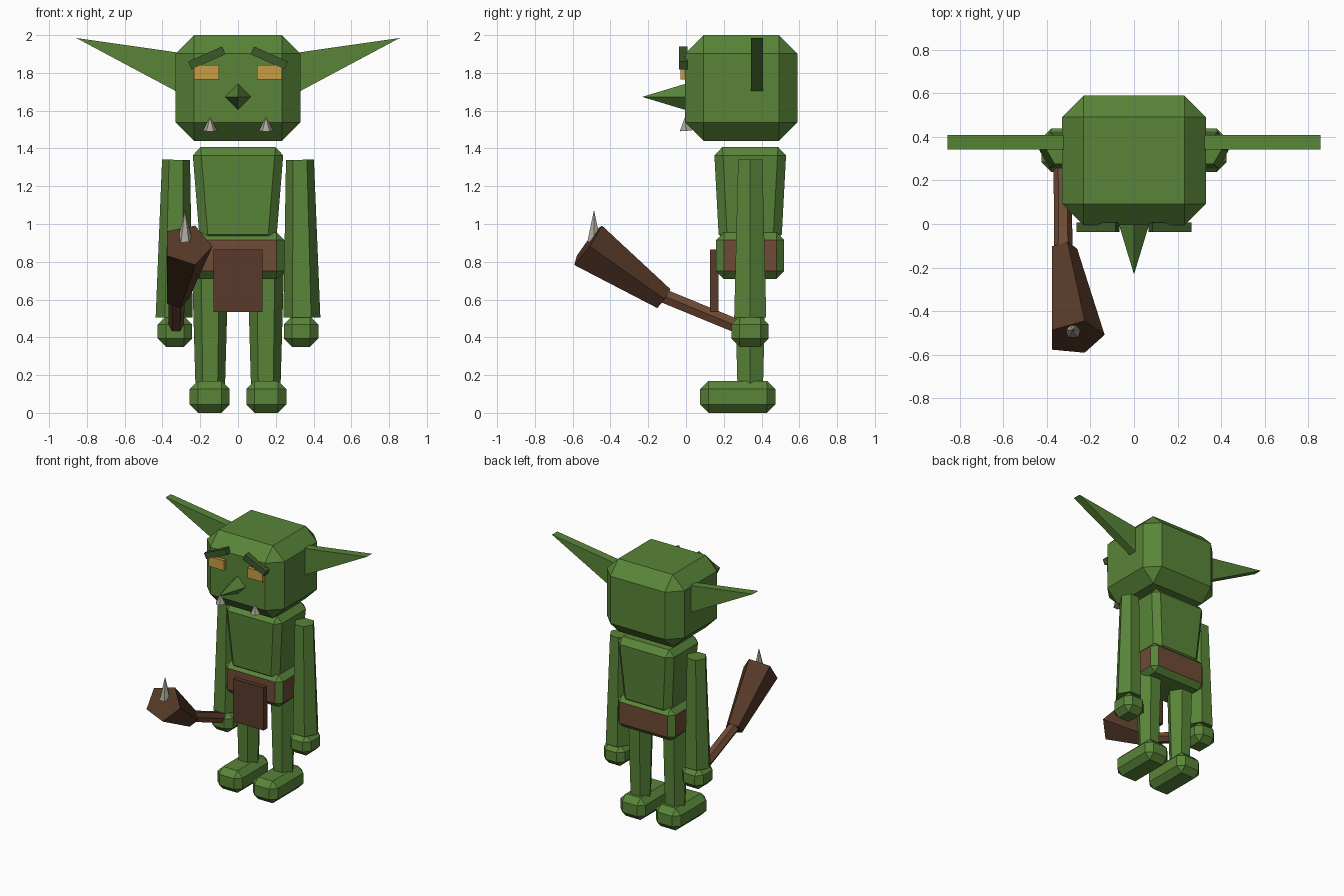
import bpy, bmesh, math
from mathutils import Vector, Matrix

if "Cube" in bpy.data.objects:
    bpy.data.objects.remove(bpy.data.objects["Cube"])


def material(name, rgb):
    m = bpy.data.materials.new(name)
    m.diffuse_color = (*rgb, 1)
    m.use_nodes = True
    m.node_tree.nodes["Principled BSDF"].inputs["Base Color"].default_value = m.diffuse_color
    return m


SKIN = material("skin_green", (0.10, 0.235, 0.04))
BROW = material("brow_green", (0.045, 0.10, 0.022))
LEATHER = material("leather", (0.16, 0.07, 0.035))
CLOTH = material("dark_leather", (0.10, 0.042, 0.024))
WOOD = material("dark_wood", (0.09, 0.04, 0.02))
EYE = material("eye_yellow", (0.58, 0.34, 0.06))
BONE = material("bone", (0.40, 0.38, 0.32))


def finish(name, bm, *mats):
    bmesh.ops.recalc_face_normals(bm, faces=bm.faces)
    mesh = bpy.data.meshes.new(name)
    bm.to_mesh(mesh)
    bm.free()
    for m in mats:
        mesh.materials.append(m)
    ob = bpy.data.objects.new(name, mesh)
    bpy.context.collection.objects.link(ob)
    return ob


def box(name, lo, hi, mat, bevel=0, taper=(1, 1), band=None, tilt=0):
    """Box between two corners: bottom taper, one-step chamfer, optional side band."""
    lo, hi = Vector(lo), Vector(hi)
    size = hi - lo
    bm = bmesh.new()
    bmesh.ops.create_cube(bm, size=1)
    for v in bm.verts:
        t = taper if v.co.z < 0 else (1, 1)
        v.co = Vector((v.co.x * size.x * t[0], v.co.y * size.y * t[1], v.co.z * size.z))
    if bevel:
        bmesh.ops.bevel(bm, geom=bm.edges[:], offset=bevel, offset_type='OFFSET',
                        segments=1, affect='EDGES')
    bm.normal_update()
    if band:
        for f in bm.faces:
            if max(abs(f.normal.x), abs(f.normal.y)) > 0.99:
                f.material_index = 1
    bm.transform(Matrix.Translation((lo + hi) / 2) @ Matrix.Rotation(tilt, 4, 'Y'))
    return finish(name, bm, *([mat, band] if band else [mat]))


def frustum(name, p0, p1, r0, r1, n, mat, side=(1, 0, 0)):
    """Straight n-sided rod or cone from p0 to p1, first corner facing 'side'."""
    p0, p1 = Vector(p0), Vector(p1)
    d = (p1 - p0).normalized()
    u = Vector(side)
    u = (u - d * u.dot(d)).normalized()
    w = d.cross(u)
    bm = bmesh.new()
    angles = [2 * math.pi * i / n for i in range(n)]
    ring = lambda p, r: [bm.verts.new(p + r * (math.cos(a) * u + math.sin(a) * w)) for a in angles]
    a = ring(p0, r0)
    b = ring(p1, r1) if r1 else [bm.verts.new(p1)]
    bm.faces.new(a)
    if r1:
        bm.faces.new(b)
    for i in range(n):
        j = (i + 1) % n
        bm.faces.new((a[i], a[j], b[j], b[i]) if r1 else (a[i], a[j], b[0]))
    return finish(name, bm, mat)


def prism(name, outline, y0, y1, mat):
    """x-z outline extruded along y."""
    bm = bmesh.new()
    f = bm.faces.new([bm.verts.new((x, y0, z)) for x, z in outline])
    new = bmesh.ops.extrude_face_region(bm, geom=[f])["geom"]
    for v in new:
        if isinstance(v, bmesh.types.BMVert):
            v.co.y = y1
    if len(bm.faces) == len(outline) + 1:
        bm.faces.new([v for v in bm.verts if v.co.y == y0])
    return finish(name, bm, mat)


# Head, nose
box("head", (-0.33, -0.005, 1.44), (0.33, 0.59, 2.0), SKIN, 0.098)
frustum("nose", (0, 0.01, 1.673), (0, -0.232, 1.673), 0.073, 0, 4, SKIN)

# Torso, hips with belt band, loincloth
box("torso", (-0.243, 0.148, 0.90), (0.243, 0.532, 1.408), SKIN, 0.045, taper=(0.83, 0.86))
box("hips", (-0.245, 0.16, 0.71), (0.245, 0.52, 0.955), SKIN, 0.04, band=LEATHER)
box("loincloth", (-0.13, 0.127, 0.535), (0.13, 0.171, 0.865), CLOTH)

# Mirrored parts
for s, tag in ((1, "left"), (-1, "right")):
    def pair(name, x0, x1, y, z, mat, bevel=0, tilt=0):
        a, b = sorted((s * x0, s * x1))
        box(f"{tag}_{name}", (a, y[0], z[0]), (b, y[1], z[1]), mat, bevel, tilt=s * tilt)

    # Face
    prism(f"{tag}_ear", [(s * 0.30, 1.688), (s * 0.30, 1.905), (s * 0.857, 1.985)], 0.343, 0.408, SKIN)
    pair("eye", 0.10, 0.232, (-0.03, 0.03), (1.765, 1.842), EYE)
    pair("brow", 0.067, 0.264, (-0.037, 0.008), (1.857, 1.902), BROW, tilt=math.radians(24))
    frustum(f"{tag}_tusk", (s * 0.148, 0.0, 1.493), (s * 0.148, -0.005, 1.568), 0.038, 0, 6, BONE)
    # Arm and hand
    frustum(f"{tag}_arm", (s * 0.338, 0.34, 0.505), (s * 0.328, 0.34, 1.34), 0.098, 0.074, 6, SKIN)
    pair("hand", 0.243, 0.425, (0.24, 0.438), (0.35, 0.512), SKIN, 0.044)
    # Leg and foot
    frustum(f"{tag}_leg", (s * 0.147, 0.34, 0.13), (s * 0.147, 0.34, 0.76), 0.078, 0.096, 6, SKIN)
    pair("foot", 0.044, 0.256, (0.075, 0.473), (0, 0.17), SKIN, 0.044)

# Club held in the right hand
frustum("club_handle", (-0.328, 0.33, 0.435), (-0.325, -0.14, 0.628), 0.042, 0.042, 6, LEATHER)
frustum("club_head", (-0.325, -0.119, 0.606), (-0.268, -0.522, 0.89), 0.064, 0.134, 5, WOOD)
frustum("club_spike", (-0.281, -0.487, 0.905), (-0.281, -0.487, 1.075), 0.041, 0, 6, BONE)
